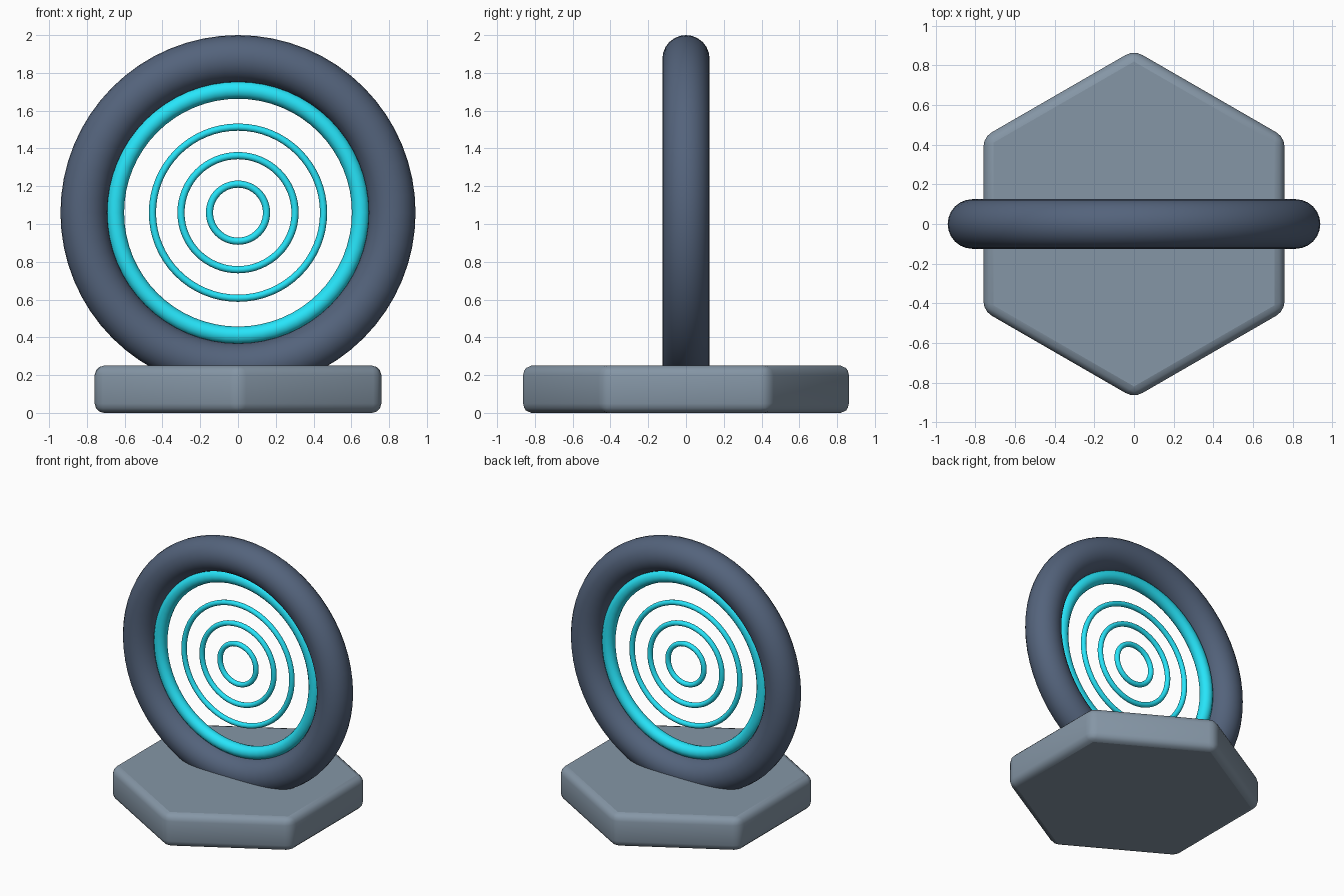
import bpy
import math

if "Cube" in bpy.data.objects:
    bpy.data.objects.remove(bpy.data.objects["Cube"])

CENTRE_Z = 1.06


def material(name, rgb):
    mat = bpy.data.materials.new(name)
    mat.diffuse_color = (*rgb, 1)
    mat.use_nodes = True
    mat.node_tree.nodes["Principled BSDF"].inputs["Base Color"].default_value = mat.diffuse_color
    return mat


STONE = material("stone_grey", (0.235, 0.305, 0.38))
SLATE = material("slate_blue", (0.088, 0.125, 0.20))
CYAN = material("glow_cyan", (0.02, 0.78, 0.95))


def finish(name, mat, angle):
    obj = bpy.context.object
    obj.name = name
    obj.data.materials.append(mat)
    bpy.ops.object.shade_smooth_by_angle(angle=math.radians(angle))
    return obj


def ring(name, radius, tube, mat, segments=64, sides=12):
    # Upright ring facing the front
    bpy.ops.mesh.primitive_torus_add(
        major_radius=radius, minor_radius=tube,
        major_segments=segments, minor_segments=sides,
        location=(0, 0, CENTRE_Z), rotation=(math.pi / 2, 0, 0))
    return finish(name, mat, 60)


# Hexagonal base with rounded edges, points towards front and back
bpy.ops.mesh.primitive_cylinder_add(vertices=6, radius=0.877, depth=0.25,
                                    location=(0, 0, 0.125))
base = bpy.context.object
bevel = base.modifiers.new("rounded_edges", 'BEVEL')
bevel.width = 0.05
bevel.segments = 3
bevel.limit_method = 'ANGLE'
bevel.angle_limit = math.radians(30)
finish("hexagon_base", STONE, 65)

# Thick outer frame, sunk into the base
ring("outer_frame", 0.815, 0.125, SLATE, sides=24)

# Glowing rim lining the frame
ring("inner_rim", 0.65, 0.047, CYAN)

# Thin concentric ripples floating in the opening
for i, radius in enumerate((0.453, 0.302, 0.151), 1):
    ring(f"ripple_ring_{i}", radius, 0.019, CYAN)
